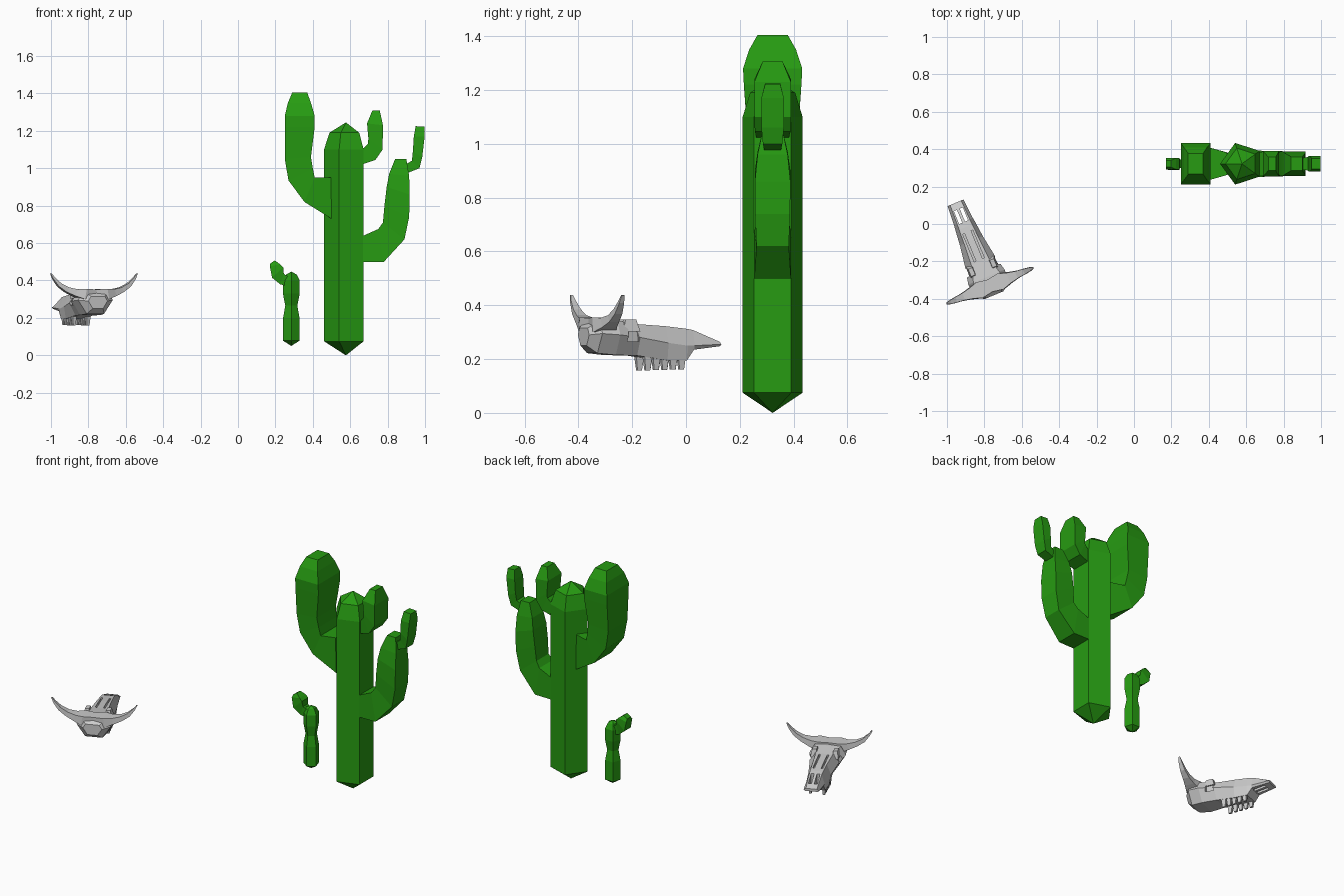
import bpy, bmesh, math
from mathutils import Matrix

GREEN = bpy.data.materials.new("cactus_green")
GREEN.diffuse_color = (0.02, 0.33, 0.006, 1)
SKULL = Matrix.Translation((-0.77, -0.33, 0)) @ Matrix.Rotation(math.radians(22.5), 4, 'Z')
CY = 0.322  # y of the cactus plane


def loft(name, rings, mat=None, matrix=None):
    """Closed flat-shaded skin over a list of equal-sized rings."""
    bm = bmesh.new()
    vs = [[bm.verts.new(p) for p in r] for r in rings]
    n = len(rings[0])
    for a, b in zip(vs, vs[1:]):
        for i in range(n):
            j = (i + 1) % n
            bm.faces.new((a[i], a[j], b[j], b[i]))
    bm.faces.new(vs[0])
    bm.faces.new(vs[-1])
    bmesh.ops.remove_doubles(bm, verts=bm.verts, dist=0.0005)
    bmesh.ops.recalc_face_normals(bm, faces=bm.faces)
    me = bpy.data.meshes.new(name)
    bm.to_mesh(me)
    bm.free()
    ob = bpy.data.objects.new(name, me)
    bpy.context.collection.objects.link(ob)
    if mat:
        me.materials.append(mat)
    if matrix:
        ob.matrix_world = matrix
    return ob


def column(name, x, y, profile, start):
    """Five-sided upright column from (radius, z) pairs."""
    ang = [start + i * math.tau / 5 for i in range(5)]
    loft(name, [[(x + r * math.cos(a), y + r * math.sin(a), z) for a in ang]
                for r, z in profile], GREEN)


def limb(name, sections, yc=0.0, mat=None, matrix=None):
    """Four-sided limb; each section is outer x,z, inner x,z and half depth."""
    return loft(name, [[(x1, yc - h, z1), (x1, yc + h, z1), (x2, yc + h, z2), (x2, yc - h, z2)]
                       for x1, z1, x2, z2, h in sections], mat, matrix)


def box(name, u, v, z, su, sv, sz, top=1.0):
    """Tapered box in the skull frame."""
    rings = []
    for s, k in ((-1, 1.0), (1, top)):
        a, b = su / 2 * k, sv / 2 * k
        rings.append([(u + i * a, v + j * b, z + s * sz / 2)
                      for i, j in ((-1, -1), (1, -1), (1, 1), (-1, 1))])
    return loft(name, rings, None, SKULL)


# Large cactus trunk and arms
column("trunk", 0.577, CY, [(0.0003, 0), (0.117, 0.075), (0.117, 1.10),
                            (0.088, 1.19), (0.0003, 1.245)], math.pi)
limb("left_arm", [(0.50, 0.73, 0.497, 0.95, 0.06), (0.355, 0.82, 0.41, 0.95, 0.085),
                  (0.27, 0.935, 0.40, 1.0, 0.09), (0.25, 1.05, 0.39, 1.06, 0.095),
                  (0.25, 1.22, 0.41, 1.22, 0.107), (0.25, 1.28, 0.41, 1.28, 0.11),
                  (0.267, 1.35, 0.39, 1.35, 0.087), (0.29, 1.405, 0.37, 1.405, 0.056)], CY, GREEN)
limb("right_arm", [(0.66, 0.50, 0.66, 0.635, 0.07), (0.78, 0.50, 0.75, 0.675, 0.068),
                   (0.89, 0.62, 0.775, 0.71, 0.06), (0.915, 0.74, 0.783, 0.80, 0.065),
                   (0.918, 0.86, 0.795, 0.90, 0.066), (0.915, 0.96, 0.808, 0.97, 0.056),
                   (0.90, 1.05, 0.84, 1.05, 0.037)], CY, GREEN)
limb("upper_right_arm", [(0.66, 1.02, 0.66, 1.095, 0.06), (0.735, 1.045, 0.695, 1.13, 0.066),
                         (0.773, 1.10, 0.697, 1.16, 0.068), (0.775, 1.23, 0.69, 1.24, 0.068),
                         (0.758, 1.308, 0.718, 1.308, 0.036)], CY, GREEN)
limb("right_arm_bud", [(0.895, 0.97, 0.895, 1.02, 0.03), (0.97, 1.0, 0.93, 1.04, 0.036),
                       (0.985, 1.06, 0.935, 1.09, 0.042), (0.998, 1.17, 0.94, 1.17, 0.042),
                       (0.998, 1.222, 0.95, 1.225, 0.028)], CY, GREEN)

# Small cactus
column("small_cactus", 0.285, CY, [(0.0003, 0.05), (0.046, 0.078), (0.046, 0.20), (0.034, 0.265),
                                   (0.047, 0.33), (0.047, 0.40), (0.03, 0.432), (0.0003, 0.447)],
       -math.pi / 2)
limb("small_cactus_arm", [(0.26, 0.37, 0.27, 0.42, 0.02), (0.225, 0.38, 0.245, 0.435, 0.024),
                          (0.182, 0.415, 0.242, 0.47, 0.032), (0.17, 0.475, 0.225, 0.487, 0.03),
                          (0.172, 0.49, 0.197, 0.507, 0.018)], CY, GREEN)

# Skull: six-sided sections (v, top half, top z, side half, side z, bottom half, bottom z)
sections = [(-0.055, 0.04, 0.315, 0.055, 0.29, 0.03, 0.25),
            (-0.02, 0.075, 0.345, 0.10, 0.295, 0.05, 0.222),
            (0.05, 0.075, 0.342, 0.105, 0.29, 0.06, 0.215),
            (0.14, 0.05, 0.33, 0.085, 0.28, 0.05, 0.213),
            (0.26, 0.042, 0.322, 0.066, 0.26, 0.055, 0.195),
            (0.34, 0.038, 0.313, 0.058, 0.25, 0.05, 0.195),
            (0.37, 0.036, 0.308, 0.054, 0.25, 0.048, 0.235),
            (0.48, 0.032, 0.264, 0.046, 0.255, 0.036, 0.248)]
skull = loft("skull", [[(t, v, tz), (s, v, sz), (b, v, bz), (-b, v, bz), (-s, v, sz), (-t, v, tz)]
                       for v, t, tz, s, sz, b, bz in sections], None, SKULL)

for side, label in ((1, "right"), (-1, "left")):
    # Horns sweep out and up
    limb(label + "_horn", [(side * x1, z1, side * x2, z2, h) for x1, z1, x2, z2, h in (
        (0, 0.30, 0, 0.352, 0.035), (0.07, 0.30, 0.06, 0.355, 0.045),
        (0.12, 0.318, 0.105, 0.353, 0.03), (0.165, 0.338, 0.152, 0.363, 0.02),
        (0.208, 0.368, 0.195, 0.385, 0.015), (0.238, 0.408, 0.228, 0.415, 0.01),
        (0.252, 0.437, 0.246, 0.438, 0.005))], 0, None, SKULL)
    # Brow ridges over the sockets
    box(label + "_brow", side * 0.062, 0.105, 0.325, 0.04, 0.07, 0.045, 0.6)
    # Teeth hang from the upper jaw
    for i in range(5):
        box(f"{label}_tooth_{i + 1}", side * 0.04, 0.185 + i * 0.034, 0.183 + i * 0.001,
            0.022, 0.03, -0.05, 0.6)
    # Eye socket, nostril and nasal slit openings
    cutters = [box(label + "_socket_cutter", side * 0.098, 0.11, 0.288, 0.055, 0.05, 0.045, 0.8),
               box(label + "_nostril_cutter", side * 0.017, 0.405, 0.27, 0.018, 0.075, 0.2),
               box(label + "_slit_cutter", side * 0.024, 0.23, 0.32, 0.01, 0.16, 0.03)]
    for c in cutters:
        c.hide_render = True
        c.display_type = 'WIRE'
        m = skull.modifiers.new(c.name, 'BOOLEAN')
        m.operation = 'DIFFERENCE'
        m.solver = 'EXACT'
        m.object = c
